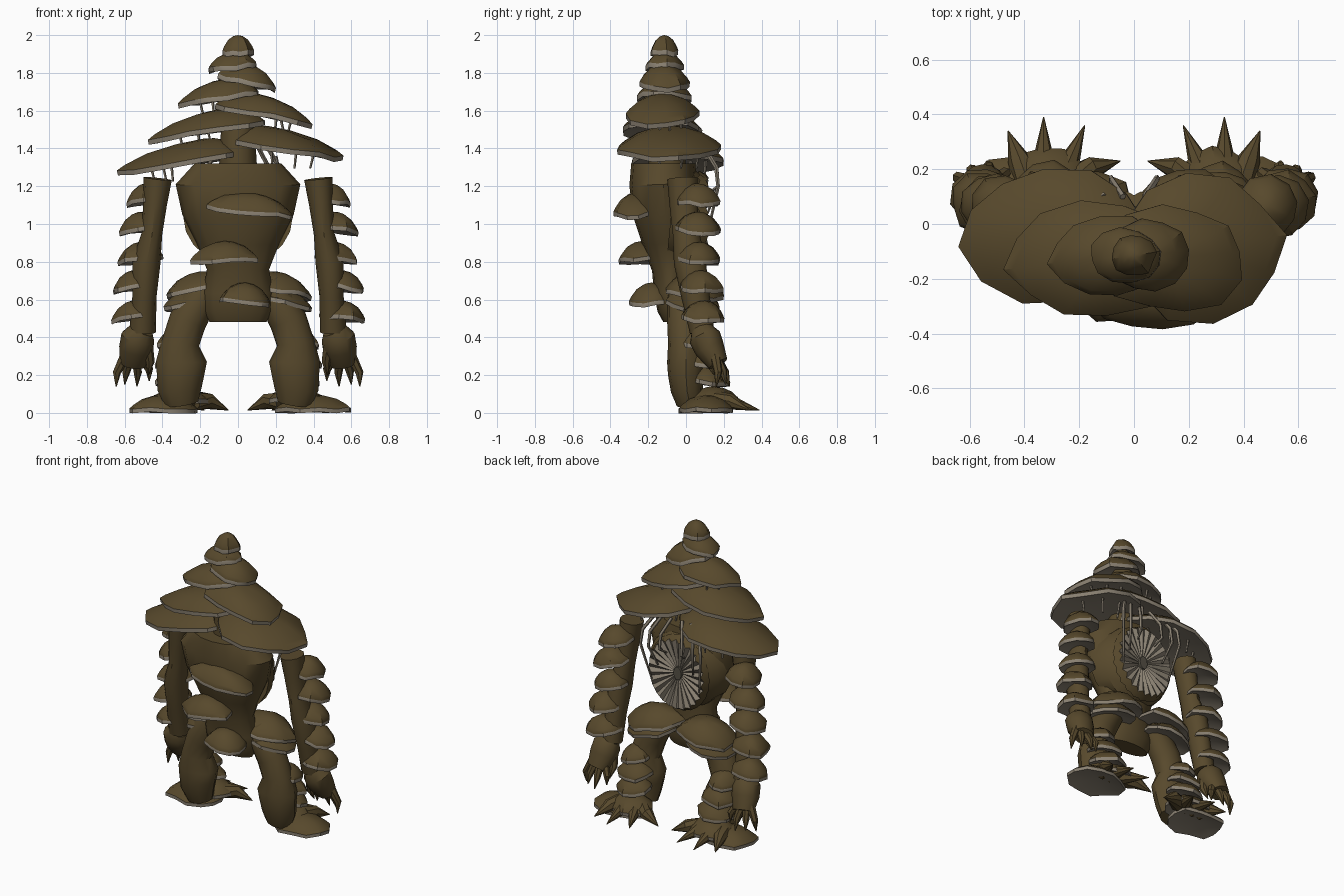
import bpy, bmesh, math, random
from mathutils import Vector, Euler

random.seed(4)
if "Cube" in bpy.data.objects:
    bpy.data.objects.remove(bpy.data.objects["Cube"])


def material(name, rgb):
    m = bpy.data.materials.new(name)
    m.use_nodes = True
    m.diffuse_color = (*rgb, 1)
    bsdf = m.node_tree.nodes["Principled BSDF"]
    bsdf.inputs["Base Color"].default_value = (*rgb, 1)
    bsdf.inputs["Roughness"].default_value = 0.9
    return m


BROWN = material("bark brown", (0.096, 0.066, 0.025))
GREY = material("gill grey", (0.25, 0.215, 0.165))
DARK = material("dark core", (0.09, 0.08, 0.06))


def finish(name, bm, mats, angle=35):
    bmesh.ops.recalc_face_normals(bm, faces=bm.faces)
    me = bpy.data.meshes.new(name)
    bm.to_mesh(me)
    bm.free()
    for m in mats:
        me.materials.append(m)
    ob = bpy.data.objects.new(name, me)
    bpy.context.collection.objects.link(ob)
    bpy.ops.object.select_all(action="DESELECT")
    ob.select_set(True)
    bpy.context.view_layer.objects.active = ob
    bpy.ops.object.shade_smooth_by_angle(angle=math.radians(angle))
    return ob


def bridge(bm, a, b, mat=0):
    n = len(a)
    for i in range(n):
        bm.faces.new((a[i], a[(i + 1) % n], b[(i + 1) % n], b[i])).material_index = mat


def limb(name, pts, radii, mat=BROWN, n=10):
    """Tapered tube through the points; each radius is (across, deep)."""
    bm = bmesh.new()
    pts = [Vector(p) for p in pts]
    rings = []
    for i, p in enumerate(pts):
        t = (pts[min(i + 1, len(pts) - 1)] - pts[max(i - 1, 0)]).normalized()
        u = (Vector((1, 0, 0)) - t * t.x).normalized()
        v = t.cross(u)
        rx, ry = radii[i] if isinstance(radii[i], tuple) else (radii[i], radii[i])
        angles = [math.tau * k / n for k in range(n)]
        rings.append([bm.verts.new(p + u * rx * math.cos(a) + v * ry * math.sin(a)) for a in angles])
    for a, b in zip(rings, rings[1:]):
        bridge(bm, a, b)
    bm.faces.new(rings[0])
    bm.faces.new(rings[-1])
    return finish(name, bm, [mat])


def column(name, rows, side=1, n=12):
    """Tube from rows of x, y, z, across, deep."""
    return limb(name, [(side * r[0], r[1], r[2]) for r in rows], [(r[3], r[4]) for r in rows], n=n)


def cap(name, centre, rx, ry, h, tilt=(0, 0), n=12, rim=0.022, shift=0):
    """Shelf fungus: brown dome with its peak shifted in x, grey lip and underside."""
    bm = bmesh.new()
    rot = Euler((math.radians(tilt[0]), math.radians(tilt[1]), 0)).to_matrix()
    c = Vector(centre)
    wobble = [random.uniform(0.91, 1.07) for _ in range(n)]
    droop = [random.uniform(-0.09, 0.09) * h for _ in range(n)]

    def ring(k, z, slide):
        out = []
        for i in range(n):
            a = math.tau * (i + 0.3) / n
            r = k * wobble[i]
            p = Vector((rx * r * math.cos(a) + slide * (1 - k), ry * r * math.sin(a), z + droop[i] * k))
            out.append(bm.verts.new(c + rot @ p))
        return out

    dome = [(0.3, h * 0.92), (0.64, h * 0.66), (0.9, h * 0.24), (1, 0)]
    rings = [ring(k, z, shift) for k, z in dome]
    rings += [ring(0.995, -rim, 0), ring(0.82, -rim * 0.7, 0)]
    for i in range(len(rings) - 1):
        bridge(bm, rings[i], rings[i + 1], int(i >= 3))
    for r, z, slide, m in ((rings[0], h, shift, 0), (rings[-1], 0.01, 0, 1)):
        tip = bm.verts.new(c + rot @ Vector((slide, 0, z)))
        for i in range(n):
            bm.faces.new((r[i], r[(i + 1) % n], tip)).material_index = m
    return finish(name, bm, [BROWN, GREY])


# Torso: broad shoulders, narrow waist
column("torso", [(0, -0.06, 0.48, 0.15, 0.06), (0, -0.06, 0.54, 0.18, 0.09), (0, -0.07, 0.64, 0.185, 0.1),
                 (0, -0.08, 0.76, 0.165, 0.1), (0, -0.095, 0.9, 0.22, 0.135), (0, -0.11, 1.05, 0.295, 0.17),
                 (0, -0.12, 1.21, 0.33, 0.18), (0, -0.12, 1.32, 0.23, 0.17)], n=16)
column("neck_core", [(0, -0.1, 1.3, 0.1, 0.1), (0, -0.11, 1.5, 0.09, 0.09),
                     (0, -0.11, 1.7, 0.07, 0.07), (0, -0.115, 1.92, 0.04, 0.04)])

# Head: stacked caps leaning to alternate sides
head = [(-0.28, -0.04, 1.335, 0.35, 0.26, 0.1, -9), (0.24, -0.085, 1.405, 0.31, 0.27, 0.1, 9),
        (-0.145, -0.13, 1.505, 0.32, 0.22, 0.095, -9), (0.145, -0.13, 1.585, 0.265, 0.2, 0.095, 11),
        (-0.09, -0.12, 1.675, 0.22, 0.155, 0.09, -8), (0.055, -0.115, 1.755, 0.16, 0.14, 0.09, 12),
        (-0.03, -0.115, 1.84, 0.13, 0.1, 0.07, -7), (0, -0.115, 1.915, 0.08, 0.08, 0.085, 0)]
for i, (x, y, z, rx, ry, h, lean) in enumerate(head):
    cap(f"head_cap_{i + 1}", (x, y, z), rx, ry, h, (0, lean), rim=0.026, shift=-0.4 * x)
    # Short strands joining each large cap to the one below
    for k in range(4 if i < 5 else 0):
        a = math.radians(25 + 43 * k)
        p = Vector((x + rx * 0.6 * math.cos(a), y + ry * 0.6 * math.sin(a), z))
        limb("cap_strand", [p, p + Vector((-0.03 * math.cos(a), -0.01, -0.11))], [0.009, 0.006], GREY, 5)
for x, drop in ((-0.41, -0.02), (-0.18, 0.2), (0.2, -0.02), (0.22, 0.2)):
    limb("front_strand", [(x, -0.14, 1.38 + drop), (x + 0.03, -0.14, 1.25 + drop)], [0.009, 0.006], GREY, 5)

# Pleated oval gill bowl set into the torso
limb("gill_cup", [(0, -0.08, 1.04), (0, 0.02, 1.03), (0, 0.07, 1.025)],
     [(0.29, 0.26), (0.26, 0.26), (0.2, 0.22)], n=20)
bm = bmesh.new()
folds = 48
inner, outer, edge = [], [], []
for i in range(folds):
    a = math.tau * i / folds
    lift = 0.014 * (i % 2)
    for r, ring, y in ((0.035, inner, 0.075), (0.21 - lift, outer, 0.105), (0.225, edge, 0.06)):
        ring.append(bm.verts.new((r * math.cos(a), y + lift, 1.025 + 1.14 * r * math.sin(a))))
bridge(bm, inner, outer)
bridge(bm, outer, edge, 1)
finish("gill_face", bm, [GREY, BROWN], 10)
limb("gill_core", [(0, 0.05, 1.025), (0, 0.095, 1.025)], [(0.04, 0.055), (0.03, 0.045)], DARK)

# Long strands hanging around the gill face
for side in (1, -1):
    for i, (x, low) in enumerate([(0.07, 1.16), (0.14, 1.06), (0.19, 0.95)]):
        limb(f"face_strand_{i + 1}", [(side * (x - 0.03), 0.1, 1.4), (side * x * 1.15, 0.16, 1.3),
                                      (side * x * 1.2, 0.17, 1.2), (side * x * 0.95, 0.115, low)],
             [0.012, 0.012, 0.01, 0.006], GREY, 5)

# Shelves on the torso
for i, (x, y, z, rx, ry, lean) in enumerate([(0.07, -0.27, 1.075, 0.23, 0.12, 6),
                                             (-0.07, -0.23, 0.82, 0.18, 0.13, -3),
                                             (0.035, -0.18, 0.6, 0.14, 0.12, 5)]):
    cap(f"torso_shelf_{i + 1}", (x, y, z), rx, ry, 0.09, (4, lean))

for side, word in ((1, "left"), (-1, "right")):
    # Hip shelves
    cap(word + "_hip_shelf", (side * 0.19, 0.05, 0.65), 0.2, 0.16, 0.1, (-6, side * 10))
    cap(word + "_lower_hip_shelf", (side * 0.22, 0.04, 0.585), 0.17, 0.14, 0.08, (-6, side * 10))

    # Arm, hand and fingers
    column(word + "_arm", [(0.425, -0.02, 1.24, 0.075, 0.08), (0.44, -0.012, 1.1, 0.063, 0.075),
                           (0.455, 0, 0.95, 0.054, 0.07), (0.485, 0.02, 0.8, 0.075, 0.085),
                           (0.495, 0.05, 0.62, 0.064, 0.075), (0.505, 0.085, 0.43, 0.07, 0.065)], side)
    column(word + "_hand", [(0.51, 0.085, 0.44, 0.065, 0.06), (0.53, 0.1, 0.4, 0.09, 0.085),
                            (0.54, 0.125, 0.34, 0.09, 0.08), (0.555, 0.17, 0.26, 0.07, 0.055)], side)
    for k, (x, y, z) in enumerate([(0.645, 0.16, 0.14), (0.6, 0.21, 0.15), (0.535, 0.23, 0.14), (0.47, 0.19, 0.17)]):
        base = Vector((0.6 - 0.03 * k, 0.155, 0.3))
        tip = Vector((x, y, z))
        knuckle = base.lerp(tip, 0.55) + Vector((0.018 - 0.012 * k, 0.012, 0))
        limb(f"{word}_finger_{k + 1}", [(side * p.x, p.y, p.z) for p in (base, knuckle, tip)],
             [0.028, 0.022, 0.003], n=7)
    limb(word + "_thumb", [(side * 0.48, 0.1, 0.36), (side * 0.465, 0.12, 0.27), (side * 0.475, 0.15, 0.2)],
         [0.03, 0.024, 0.003], n=7)
    for i, (x, y, z) in enumerate([(0.485, 0.06, 1.13), (0.515, 0.065, 0.98), (0.515, 0.07, 0.82),
                                   (0.55, 0.08, 0.67), (0.55, 0.095, 0.51)]):
        cap(f"{word}_arm_shelf_{i + 1}", (side * x, y, z), 0.12, 0.115, 0.085, (-3, side * 8), 10)

    # Leg with shelves stepping down the shin
    column(word + "_leg", [(0.15, -0.01, 0.68, 0.08, 0.07), (0.2, -0.015, 0.6, 0.09, 0.085),
                           (0.265, -0.01, 0.49, 0.1, 0.09), (0.305, -0.005, 0.37, 0.1, 0.09),
                           (0.3, 0, 0.27, 0.135, 0.1), (0.305, 0, 0.2, 0.125, 0.095),
                           (0.31, 0.005, 0.12, 0.115, 0.085), (0.3, 0.02, 0.05, 0.09, 0.07)], side)
    for i, (x, y, z, r) in enumerate([(0.33, 0.055, 0.37, 0.1), (0.32, 0.09, 0.27, 0.12), (0.31, 0.12, 0.18, 0.125)]):
        cap(f"{word}_shin_shelf_{i + 1}", (side * x, y, z), r, 0.11, 0.07, (-8, side * 6), 10)

    # Foot pads and claws
    cap(word + "_foot_pad", (side * 0.4, 0.11, 0.025), 0.195, 0.15, 0.07)
    cap(word + "_foot_top", (side * 0.31, 0.15, 0.07), 0.15, 0.13, 0.07, (-4, 0))
    for k, (x, y) in enumerate([(0.46, 0.34), (0.33, 0.39), (0.18, 0.36), (0.05, 0.23)]):
        limb(f"{word}_claw_{k + 1}", [(side * (0.39 - 0.055 * k), 0.16, 0.065),
                                      (side * (0.42 - 0.09 * k), 0.235 - 0.01 * k, 0.06), (side * x, y, 0.014)],
             [0.052, 0.042, 0.002], n=8)
